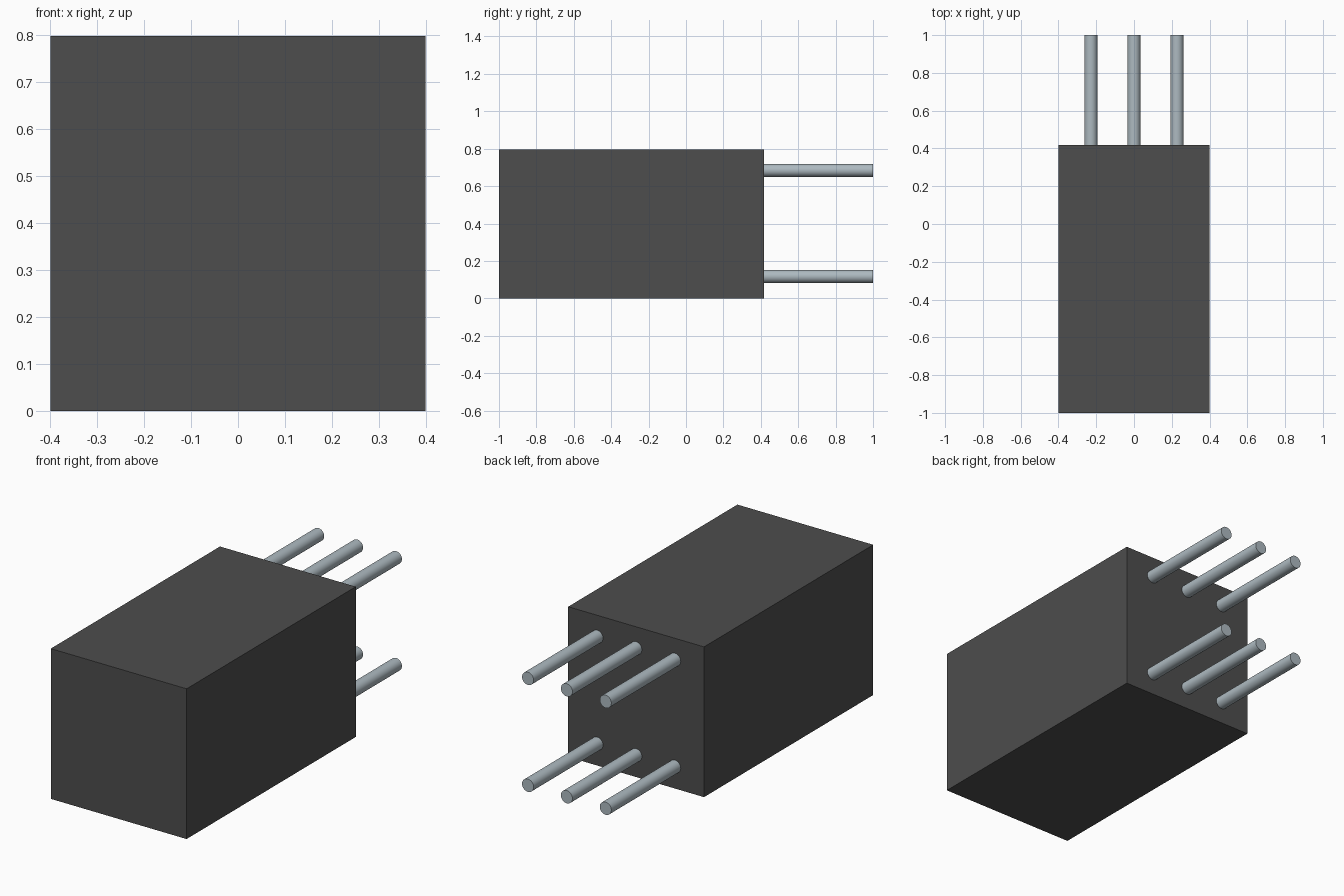
import bpy, math

cube = bpy.data.objects.get("Cube")
if cube:
    bpy.data.objects.remove(cube, do_unlink=True)


def material(name, rgb):
    mat = bpy.data.materials.new(name)
    mat.use_nodes = True
    mat.diffuse_color = (*rgb, 1)
    mat.node_tree.nodes["Principled BSDF"].inputs["Base Color"].default_value = (*rgb, 1)
    return mat


charcoal = material("charcoal plastic", (0.075, 0.075, 0.075))
steel = material("pale steel", (0.42, 0.49, 0.53))

SIZE = 0.797              # width and height of the housing
BACK = 0.418              # y of the housing's back face
PIN_RADIUS = 0.034
PIN_SINK = 0.02           # length of pin buried in the housing

# Housing block
bpy.ops.mesh.primitive_cube_add(size=1, location=(0, (BACK - 1) / 2, SIZE / 2))
housing = bpy.context.object
housing.name = "housing"
housing.scale = (SIZE, BACK + 1, SIZE)
bpy.ops.object.transform_apply(location=False, rotation=False, scale=True)
housing.data.materials.append(charcoal)

# Two rows of three round pins on the back
length = 1 - BACK + PIN_SINK
for row, z in (("lower", 0.117), ("upper", 0.684)):
    for side, x in (("right", -0.228), ("middle", 0), ("left", 0.228)):
        bpy.ops.mesh.primitive_cylinder_add(
            vertices=32, radius=PIN_RADIUS, depth=length,
            location=(x, 1 - length / 2, z), rotation=(math.pi / 2, 0, 0))
        pin = bpy.context.object
        pin.name = f"{row}_{side}_pin"
        pin.data.materials.append(steel)
        bpy.ops.object.shade_smooth_by_angle(angle=math.radians(30))
